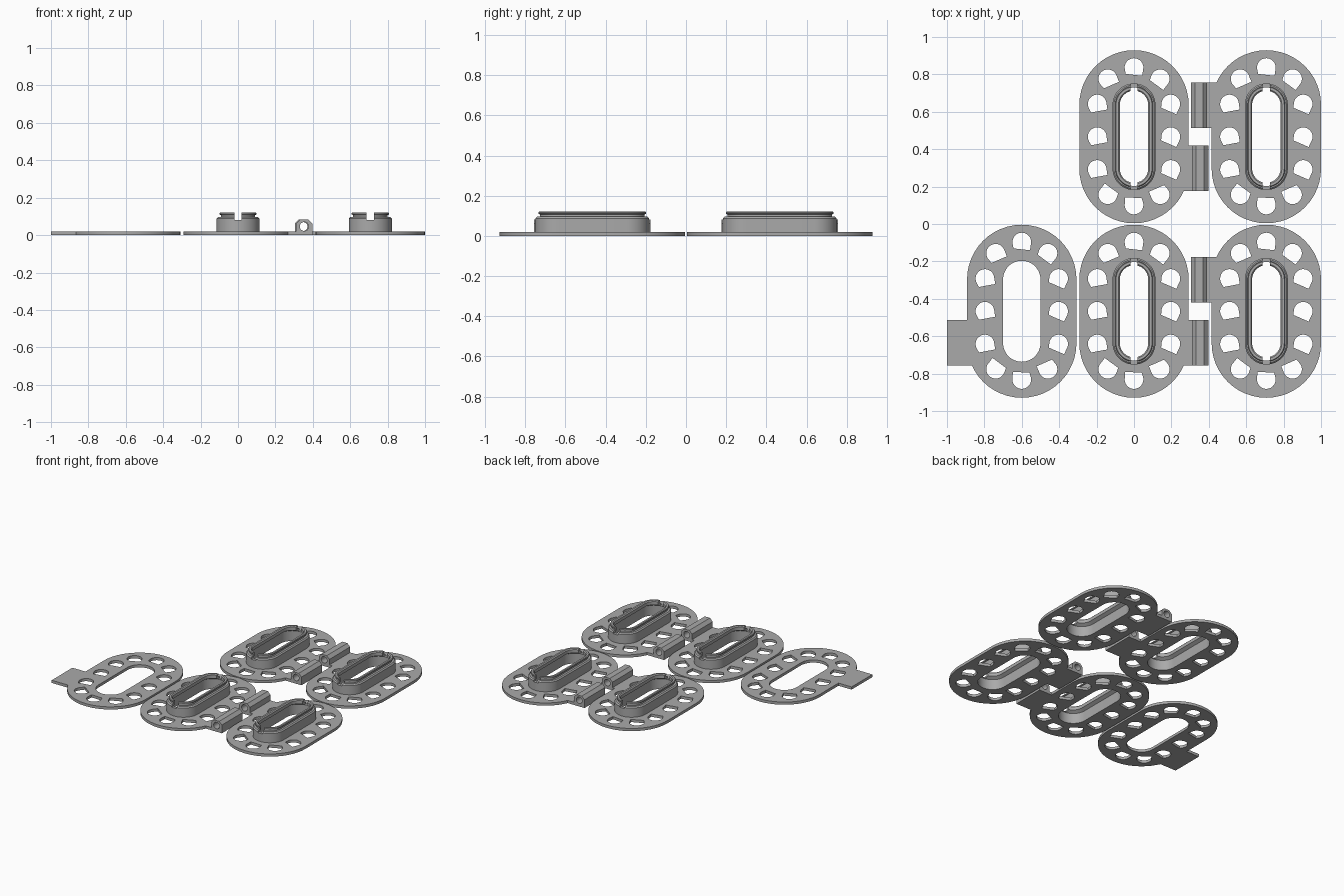
import bpy, bmesh, math
from mathutils import Matrix, Vector

cube = bpy.data.objects.get("Cube")
if cube:
    bpy.data.objects.remove(cube, do_unlink=True)

grey = bpy.data.materials.new("plain grey")
grey.use_nodes = True
COLOUR = (0.4, 0.4, 0.4, 1)
grey.diffuse_color = COLOUR
grey.node_tree.nodes["Principled BSDF"].inputs["Base Color"].default_value = COLOUR

T = 0.02            # plate thickness
STRAIGHT = 0.17     # half length of the straight sides
RADIUS = 0.2925     # plate end radius
ROW = 0.4665        # row offset from the middle
RIGHT_X = 0.7075    # column positions
LOOSE_X = -0.6


def activate(obj):
    bpy.ops.object.select_all(action='DESELECT')
    obj.select_set(True)
    bpy.context.view_layer.objects.active = obj


def finish(obj):
    activate(obj)
    obj.data.materials.clear()
    obj.data.materials.append(grey)
    bpy.ops.object.shade_smooth_by_angle(angle=math.radians(30))
    return obj


def stadium(r, n=24):
    """Outline of a long oval with straight sides along y."""
    pts = []
    for end in (1, -1):
        for i in range(n + 1):
            a = math.pi * i / n
            pts.append((end * r * math.cos(a), end * (STRAIGHT + r * math.sin(a))))
    return pts


def pick_hole(x, y, facing, r=0.05, n=18):
    """Round hole with a flat, cornered side turned to the facing angle."""
    pts = [(-0.032, 0.046), (-0.032, -0.046)]
    start, end = math.radians(-75), math.radians(-285)
    for i in range(n + 1):
        a = start + (end - start) * i / n
        pts.append((r * math.cos(a), r * math.sin(a)))
    # the flat side lies along +x of the local shape
    pts = [(0.044, 0.044), (0.034, -0.044)] + pts[2:]
    c, s = math.cos(facing), math.sin(facing)
    return [(x + c * u - s * v, y + s * u + c * v) for u, v in pts]


def slab(name, outlines, depth, location, rotation=(0, 0, 0)):
    """Extrude outlines, the inner ones cutting holes, centred on location."""
    curve = bpy.data.curves.new(name, 'CURVE')
    curve.dimensions = '2D'
    curve.fill_mode = 'BOTH'
    curve.extrude = depth / 2
    for pts in outlines:
        spline = curve.splines.new('POLY')
        spline.points.add(len(pts) - 1)
        for p, (u, v) in zip(spline.points, pts):
            p.co = (u, v, 0, 1)
        spline.use_cyclic_u = True
    obj = bpy.data.objects.new(name, curve)
    obj.location, obj.rotation_euler = location, rotation
    bpy.context.collection.objects.link(obj)
    activate(obj)
    bpy.ops.object.convert(target='MESH')
    return finish(bpy.context.view_layer.objects.active)


def box(name, low, high):
    low, high = Vector(low), Vector(high)
    bm = bmesh.new()
    size = Matrix.Diagonal((*(high - low), 1))
    bmesh.ops.create_cube(bm, size=1, matrix=Matrix.Translation((low + high) / 2) @ size)
    mesh = bpy.data.meshes.new(name)
    bm.to_mesh(mesh)
    bm.free()
    obj = bpy.data.objects.new(name, mesh)
    bpy.context.collection.objects.link(obj)
    return finish(obj)


def holes():
    """Twelve holes around the rim: one per end, five per side."""
    rad = math.radians
    found = [pick_hole(0, 0.37, rad(-90)), pick_hole(0, -0.365, rad(95))]
    for side in (1, -1):
        for x, y, deg in ((0.14, 0.31, -120), (0.197, 0.175, -107), (0.197, 0, -107),
                          (0.197, -0.175, -107), (0.14, -0.31, 120)):
            found.append(pick_hole(side * x, y, rad(deg if side > 0 else 180 - deg)))
    return found


def plate(name, x, y):
    outlines = [stadium(RADIUS), stadium(0.1)] + holes()
    return slab(name, outlines, T, (x, y, T / 2))


def collar(name, x, y):
    """Raised oval collar with a snap bead, notched at both ends."""
    profile = [(0.1, 0.017), (0.115, 0.017), (0.115, 0.088), (0.107, 0.096),
               (0.092, 0.096), (0.092, 0.107), (0.1, 0.111), (0.1, 0.117),
               (0.096, 0.121), (0.083, 0.121), (0.076, 0.114), (0.076, 0.09),
               (0.1, 0.076)]
    bm = bmesh.new()
    rings = [[bm.verts.new((u, v, z)) for u, v in stadium(r)] for r, z in profile]
    for k, ring in enumerate(rings):
        above = rings[(k + 1) % len(rings)]
        for i in range(len(ring)):
            j = (i + 1) % len(ring)
            bm.faces.new((ring[i], ring[j], above[j], above[i]))
    bmesh.ops.recalc_face_normals(bm, faces=bm.faces)
    mesh = bpy.data.meshes.new(name)
    bm.to_mesh(mesh)
    bm.free()
    obj = bpy.data.objects.new(name, mesh)
    bpy.context.collection.objects.link(obj)
    # one long bar cuts both end notches
    cutter = box("notch_cutter", (-0.02, -0.4, 0.08), (0.02, 0.4, 0.2))
    cutter.hide_render = True
    mod = obj.modifiers.new("notches", 'BOOLEAN')
    mod.operation, mod.object, mod.solver = 'DIFFERENCE', cutter, 'EXACT'
    activate(obj)
    bpy.ops.object.modifier_apply(modifier=mod.name)
    bpy.data.objects.remove(cutter, do_unlink=True)
    obj.location = (x, y, 0)
    return finish(obj)


def hinge_barrel(name, x, y, length):
    """Chamfered barrel with a pin hole along y."""
    w, top, cut = 0.0435, 0.083, 0.022
    outer = [(-w, 0), (w, 0), (w, top - cut), (w - cut, top),
             (cut - w, top), (-w, top - cut)]
    pin = [(0.024 * math.cos(a), 0.046 + 0.024 * math.sin(a))
           for a in (math.tau * i / 24 for i in range(24))]
    return slab(name, [outer, pin], length, (x, y, 0), (math.pi / 2, 0, 0))


# hinged pairs: left and right halves in the front and back rows
TAB = 0.243
for row, y in (("front", -ROW), ("back", ROW)):
    for column, x in (("inner", 0), ("outer", RIGHT_X)):
        plate(f"{row}_{column}_plate", x, y)
        collar(f"{row}_{column}_collar", x, y)
    for column, side, bx, x0, x1 in (("inner", -1, 0.354, 0.258, 0.33),
                                     ("outer", 1, 0.347, 0.37, 0.45)):
        mid = y + side * 0.169
        box(f"{row}_{column}_hinge_tab", (x0, mid - TAB / 2, 0), (x1, mid + TAB / 2, T))
        hinge_barrel(f"{row}_{column}_hinge_barrel", bx, mid, TAB)

# loose flat plate with a pull tab
plate("loose_plate", LOOSE_X, -ROW)
box("loose_plate_tab", (-1, -ROW - 0.29, 0), (LOOSE_X - 0.258, -ROW - 0.047, T))
